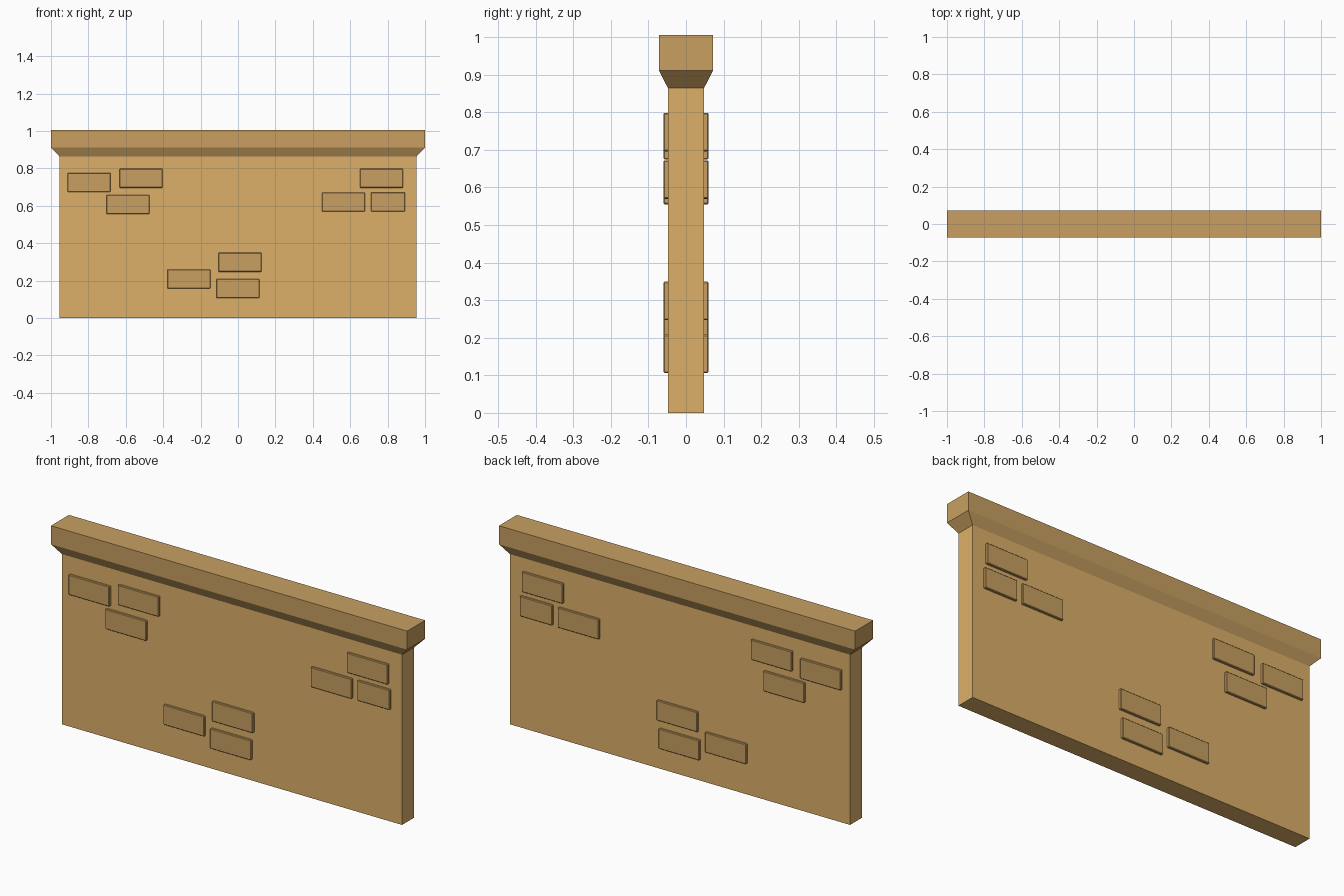
import bpy, bmesh

if "Cube" in bpy.data.objects:
    bpy.data.objects.remove(bpy.data.objects["Cube"])


def material(name, rgb):
    m = bpy.data.materials.new(name)
    m.diffuse_color = (*rgb, 1)
    m.use_nodes = True
    m.node_tree.nodes["Principled BSDF"].inputs["Base Color"].default_value = m.diffuse_color
    return m


stone = material("wall_stone", (0.72, 0.43, 0.14))
trim = material("trim_stone", (0.58, 0.35, 0.12))


def stack(name, sections, mat, bevel=0):
    """Solid through rectangular sections (x0, x1, half_depth, z)."""
    bm = bmesh.new()
    rings = [[bm.verts.new(p) for p in ((x0, -d, z), (x1, -d, z), (x1, d, z), (x0, d, z))]
             for x0, x1, d, z in sections]
    bm.faces.new(rings[0][::-1])
    bm.faces.new(rings[-1])
    for a, b in zip(rings, rings[1:]):
        for i in range(4):
            j = (i + 1) % 4
            bm.faces.new((a[i], a[j], b[j], b[i]))
    if bevel:
        bmesh.ops.bevel(bm, geom=bm.edges[:], offset=bevel, segments=1, affect='EDGES')
    bmesh.ops.recalc_face_normals(bm, faces=bm.faces[:])
    me = bpy.data.meshes.new(name)
    bm.to_mesh(me)
    bm.free()
    me.materials.append(mat)
    ob = bpy.data.objects.new(name, me)
    bpy.context.collection.objects.link(ob)
    return ob


# Wall slab
stack("wall", [(-0.955, 0.955, 0.048, 0), (-0.955, 0.955, 0.048, 0.866)], stone)

# Coping with sloped underside
stack("coping", [(-0.955, 0.955, 0.048, 0.864), (-1, 1, 0.072, 0.911),
                 (-1, 1, 0.072, 1.005)], trim)

# Raised bricks, passing through the wall so both faces match: centre x, centre z, width
bricks = [(-0.796, 0.725, 0.23), (-0.519, 0.747, 0.23), (-0.589, 0.606, 0.23),
          (0.767, 0.747, 0.23), (0.564, 0.62, 0.23), (0.802, 0.621, 0.182),
          (-0.263, 0.208, 0.23), (0.01, 0.298, 0.23), (-0.001, 0.157, 0.23)]
for i, (x, z, w) in enumerate(bricks, 1):
    x0, x1 = x - w / 2, x + w / 2
    stack(f"brick_{i}", [(x0, x1, 0.06, z - 0.051), (x0, x1, 0.06, z + 0.051)], trim, 0.003)
